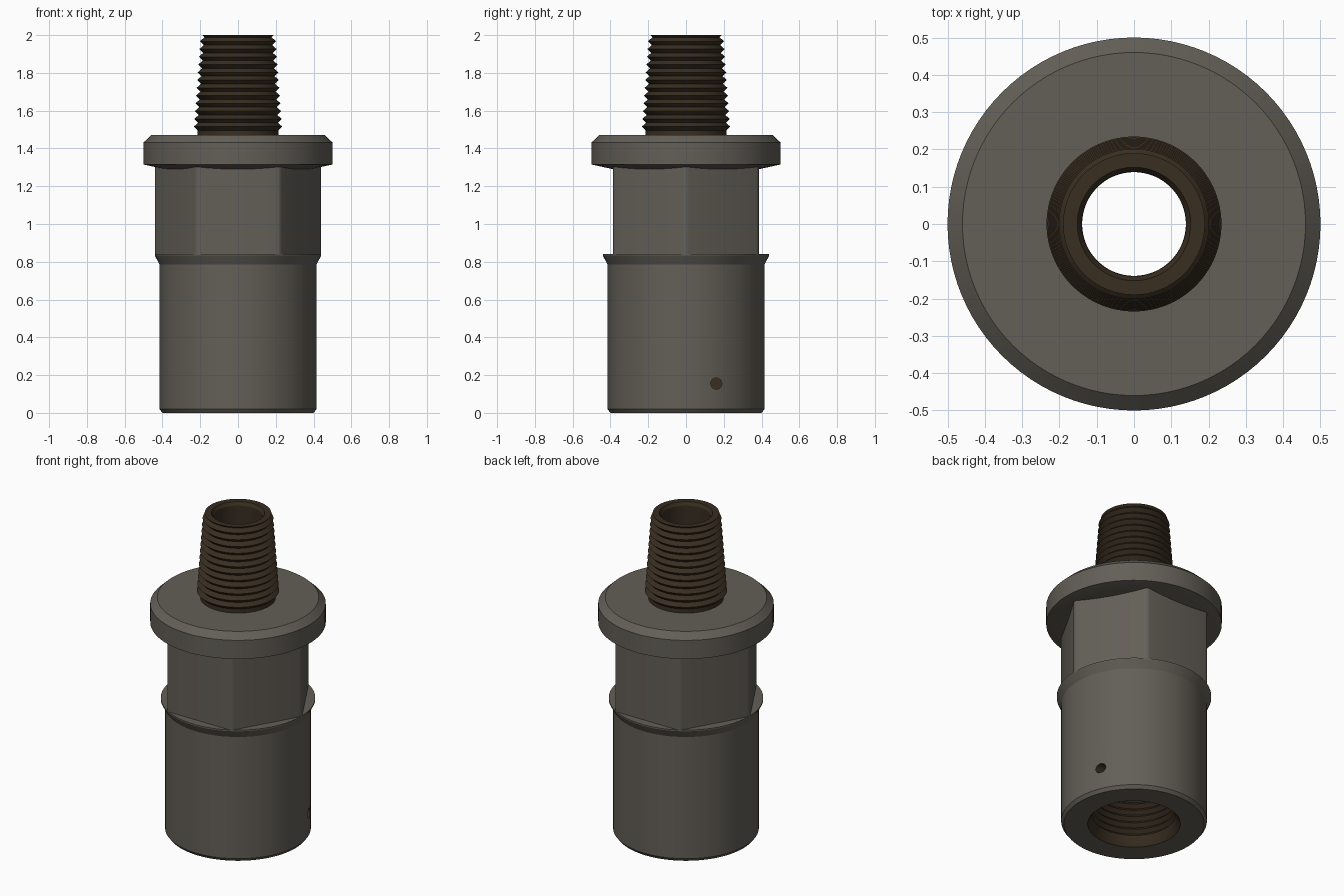
import bpy, bmesh, math

SEG = 96

cube = bpy.data.objects.get("Cube")
if cube:
    bpy.data.objects.remove(cube, do_unlink=True)


def material(name, rgb):
    m = bpy.data.materials.new(name)
    m.use_nodes = True
    m.diffuse_color = (*rgb, 1)
    bsdf = m.node_tree.nodes["Principled BSDF"]
    bsdf.inputs["Base Color"].default_value = (*rgb, 1)
    bsdf.inputs["Roughness"].default_value = 0.6
    return m


GREY = material("warm grey metal", (0.125, 0.115, 0.095))
BROWN = material("dark brown thread", (0.04, 0.027, 0.015))


def make_object(name, bm, mats):
    bmesh.ops.recalc_face_normals(bm, faces=bm.faces)
    mesh = bpy.data.meshes.new(name)
    bm.to_mesh(mesh)
    bm.free()
    for m in mats:
        mesh.materials.append(m)
    ob = bpy.data.objects.new(name, mesh)
    bpy.context.collection.objects.link(ob)
    return ob


def smooth(ob):
    bpy.ops.object.select_all(action='DESELECT')
    ob.select_set(True)
    bpy.context.view_layer.objects.active = ob
    bpy.ops.object.shade_smooth_by_angle(angle=math.radians(25))


def lathe(name, profile, mats, rule=None):
    """Turn a closed (radius, height) loop around z into a ring-shaped solid."""
    bm = bmesh.new()
    rings = [[bm.verts.new((r * math.cos(2 * math.pi * i / SEG),
                            r * math.sin(2 * math.pi * i / SEG), z))
              for i in range(SEG)] for r, z in profile]
    for k, a in enumerate(rings):
        b = rings[(k + 1) % len(rings)]
        p, q = profile[k], profile[(k + 1) % len(profile)]
        for i in range(SEG):
            j = (i + 1) % SEG
            f = bm.faces.new((a[i], a[j], b[j], b[i]))
            f.material_index = rule(p, q) if rule else 0
    return make_object(name, bm, mats)


def thread(z0, z1, r0, r1, count, depth):
    """Tapered V ridges as alternating root and crest points."""
    points = []
    for i in range(2 * count + 1):
        t = i / (2 * count)
        r = r0 + (r1 - r0) * t
        points.append((r if i % 2 else r - depth, z0 + (z1 - z0) * t))
    return points


# Lower sleeve with flared collar and internally threaded socket
socket = thread(0.06, 0.5, 0.255, 0.225, 11, 0.02)
sleeve_profile = ([(0.264, 0), (0.40, 0), (0.415, 0.02), (0.415, 0.785),
                   (0.44, 0.832), (0.44, 0.84), (0.14, 0.84), (0.14, 0.62),
                   (0.21, 0.56)] + socket[::-1] + [(0.25, 0.02)])
sleeve = lathe("lower_sleeve", sleeve_profile, [GREY, BROWN],
               lambda p, q: int(max(p[0], q[0]) < 0.27))

# Small round hole drilled in the side of the sleeve
bm = bmesh.new()
bmesh.ops.create_cone(bm, cap_ends=True, segments=16, radius1=0.03,
                      radius2=0.03, depth=0.2)
for f in bm.faces:
    f.material_index = 1
cutter = make_object("hole_cutter", bm, [GREY, BROWN])
cutter.rotation_euler = (0, math.pi / 2, 0)
cutter.location = (0.42, 0.16, 0.155)
cutter.hide_render = True
cutter.hide_viewport = True
cut = sleeve.modifiers.new("side_hole", 'BOOLEAN')
cut.operation = 'DIFFERENCE'
cut.solver = 'EXACT'
cut.object = cutter
smooth(sleeve)

# Hexagonal wrench section with softened corners, pointing along x
bm = bmesh.new()
corners = [(0.445 * math.cos(math.pi * k / 3), 0.445 * math.sin(math.pi * k / 3))
           for k in range(6)]
low = [bm.verts.new((x, y, 0.838)) for x, y in corners]
high = [bm.verts.new((x, y, 1.305)) for x, y in corners]
for k in range(6):
    n = (k + 1) % 6
    bm.faces.new((low[k], low[n], high[n], high[k]))
upright = [e for e in bm.edges if abs(e.verts[0].co.z - e.verts[1].co.z) > 0.1]
bmesh.ops.bevel(bm, geom=upright, offset=0.016, segments=3, profile=0.5,
                affect='EDGES')
hexagon = make_object("hex_section", bm, [GREY])
smooth(hexagon)

# Round flange, chamfered above and below
flange = lathe("flange", [(0.14, 1.29), (0.385, 1.29), (0.5, 1.315),
                          (0.5, 1.432), (0.46, 1.47), (0.14, 1.47)], [GREY])
smooth(flange)

# Tapered, externally threaded nipple
ridges = thread(1.495, 1.988, 0.236, 0.2, 12, 0.022)
nipple = lathe("threaded_nipple", [(0.14, 1.465), (0.215, 1.465)] + ridges
               + [(0.19, 2.0), (0.152, 2.0), (0.14, 1.98)], [BROWN])
smooth(nipple)

# Wall of the through bore between socket and nipple
bore = lathe("bore_wall", [(0.139, 0.63), (0.16, 0.63), (0.16, 1.47),
                           (0.139, 1.47)], [BROWN])
smooth(bore)
